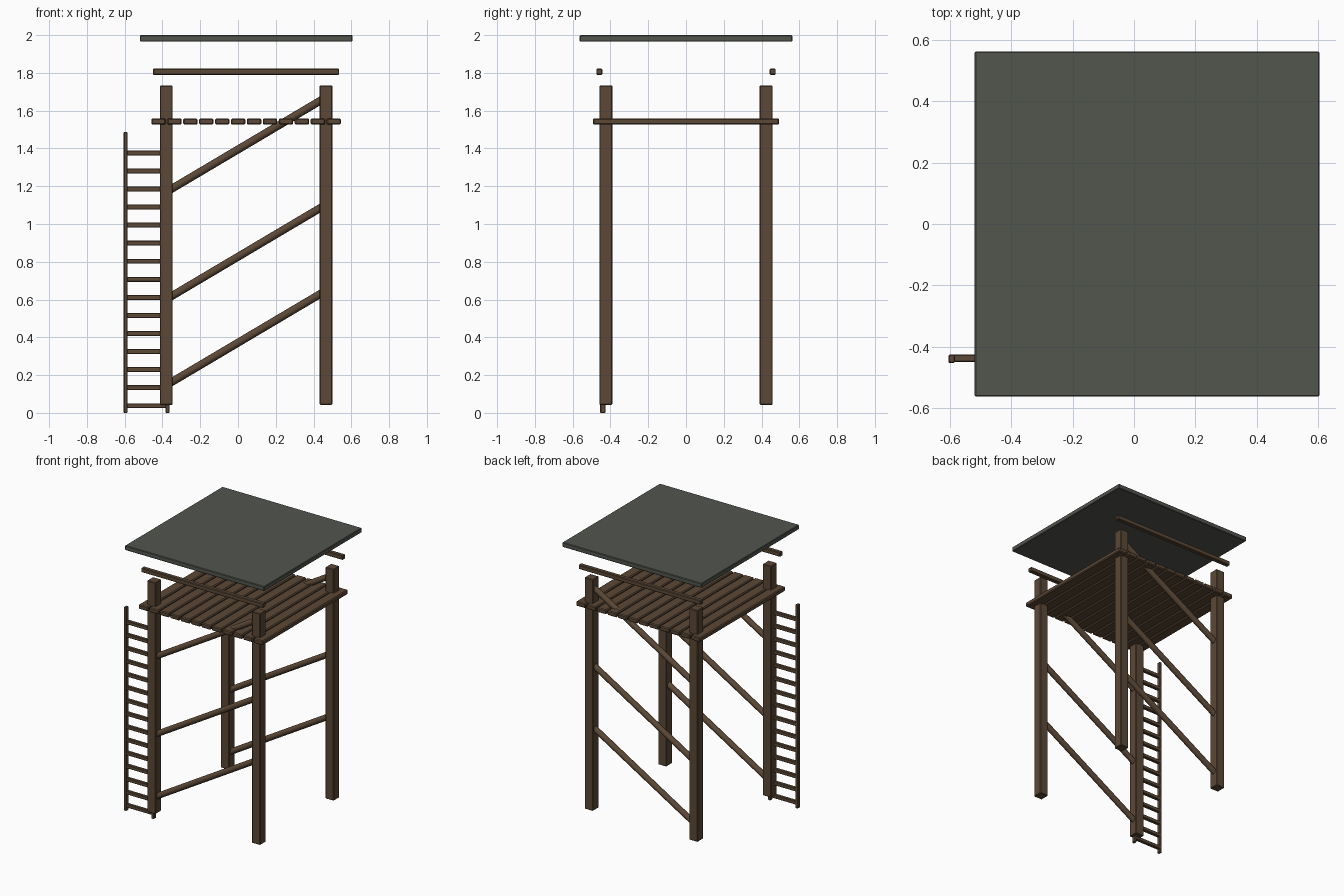
import bpy, math
from mathutils import Vector

if "Cube" in bpy.data.objects:
    bpy.data.objects.remove(bpy.data.objects["Cube"])

CX = 0.043          # tower axis (the ladder shifts it off centre)


def material(name, rgb):
    m = bpy.data.materials.new(name)
    m.diffuse_color = (*rgb, 1)
    m.use_nodes = True
    m.node_tree.nodes["Principled BSDF"].inputs["Base Color"].default_value = m.diffuse_color
    return m


WOOD = material("dark_wood", (0.105, 0.065, 0.037))
ROOF = material("roof_slate", (0.085, 0.092, 0.076))


def box(name, x, y, z, mat=WOOD, bevel=0.004):
    """Bevelled box from (min, max) ranges."""
    bpy.ops.mesh.primitive_cube_add(size=1, location=[sum(r) / 2 for r in (x, y, z)])
    ob = bpy.context.object
    ob.name = name
    ob.scale = [r[1] - r[0] for r in (x, y, z)]
    bpy.ops.object.transform_apply(location=False, rotation=False, scale=True)
    mod = ob.modifiers.new("edge_bevel", 'BEVEL')
    mod.width = bevel
    mod.segments = 1
    ob.data.materials.append(mat)
    return ob


def around(c, half):
    return (c - half, c + half)


def pole(name, a, b, radius):
    """Round pole between two points."""
    a, b = Vector(a), Vector(b)
    d = b - a
    bpy.ops.mesh.primitive_cylinder_add(vertices=12, radius=radius, depth=d.length,
                                        location=(a + b) / 2,
                                        rotation=d.to_track_quat('Z', 'Y').to_euler())
    ob = bpy.context.object
    ob.name = name
    ob.data.materials.append(WOOD)
    bpy.ops.object.shade_smooth_by_angle(angle=math.radians(40))


# Roof slab
box("roof", around(CX, 0.563), around(0, 0.563), (1.966, 2.0), ROOF)

for side, sy in (("front", -1), ("back", 1)):
    # Corner posts
    for end, sx in (("left", -1), ("right", 1)):
        box(f"{side}_{end}_post", around(CX + sx * 0.423, 0.034),
            around(sy * 0.424, 0.034), (0.043, 1.733))
    # Hand rail
    box(f"{side}_rail", around(CX, 0.493), around(sy * 0.459, 0.016), (1.79, 1.822))
    # Diagonal braces
    for i, z in enumerate((0.167, 0.622, 1.19)):
        pole(f"{side}_brace_{i + 1}", (CX - 0.41, sy * 0.424, z - 0.013),
             (CX + 0.41, sy * 0.424, z + 0.473), 0.021)

# Deck planks
for i in range(12):
    box(f"deck_plank_{i + 1}", around(CX + (i - 5.5) * 0.0844, 0.038),
        around(0, 0.493), (1.526, 1.559), bevel=0.006)

# Ladder: two stiles and fifteen rungs
for name, x in (("left", -0.595), ("right", -0.373)):
    box(f"ladder_{name}_stile", around(x, 0.01), around(-0.440, 0.014), (0, 1.487), bevel=0.003)
for i in range(15):
    box(f"ladder_rung_{i + 1}", (-0.598, -0.37), around(-0.438, 0.012),
        around(0.038 + i * 0.0956, 0.013), bevel=0.003)
